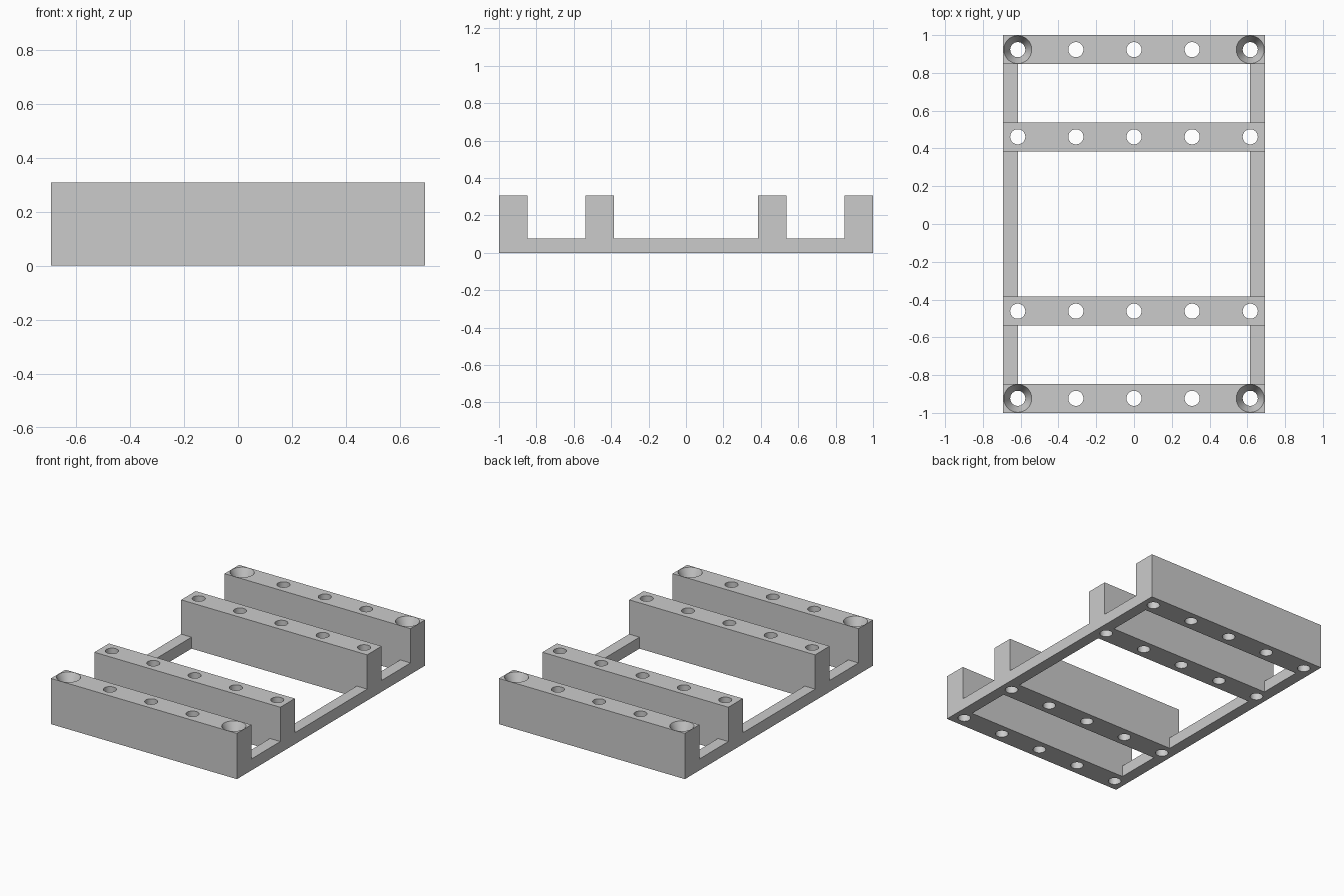
import bpy, bmesh, math
from mathutils import Matrix

cube = bpy.data.objects.get("Cube")
if cube:
    bpy.data.objects.remove(cube, do_unlink=True)

U = 1 / 13                      # design module: the frame is 18 x 26 x 4 modules
HALF_W, HEIGHT, RAIL = 9 * U, 4 * U, U
HOLE_R, SINK_R, SINK_DEPTH = 0.04, 0.074, 0.075
SEGMENTS = 40

grey = bpy.data.materials.new("plain_grey")
grey.use_nodes = True
colour = (0.6, 0.6, 0.6, 1)
grey.diffuse_color = colour
grey.node_tree.nodes["Principled BSDF"].inputs["Base Color"].default_value = colour


def add_object(name, bm):
    bmesh.ops.recalc_face_normals(bm, faces=bm.faces)
    mesh = bpy.data.meshes.new(name)
    bm.to_mesh(mesh)
    bm.free()
    mesh.materials.append(grey)
    obj = bpy.data.objects.new(name, mesh)
    bpy.context.collection.objects.link(obj)
    return obj


def box(name, x0, x1, y0, y1, height):
    bm = bmesh.new()
    centre = Matrix.Translation(((x0 + x1) / 2, (y0 + y1) / 2, height / 2))
    size = Matrix.Diagonal((x1 - x0, y1 - y0, height, 1))
    bmesh.ops.create_cube(bm, size=1, matrix=centre @ size)
    return add_object(name, bm)


def add_turned_solid(bm, x, y, profile):
    """Closed round solid from (radius, z) pairs."""
    rings = []
    for r, z in profile:
        angles = [math.tau * i / SEGMENTS for i in range(SEGMENTS)]
        rings.append([bm.verts.new((x + r * math.cos(a), y + r * math.sin(a), z))
                      for a in angles])
    for low, high in zip(rings, rings[1:]):
        for i in range(SEGMENTS):
            j = (i + 1) % SEGMENTS
            bm.faces.new((low[i], low[j], high[j], high[i]))
    bm.faces.new(rings[0][::-1])
    bm.faces.new(rings[-1])


def drill(bar, y, countersunk):
    """Five through holes, with conical sinks at both ends of an outer bar."""
    bm = bmesh.new()
    for step in range(-2, 3):
        profile = [(HOLE_R, -U), (HOLE_R, HEIGHT + U)]
        if countersunk and abs(step) == 2:
            profile = [(HOLE_R, -U), (HOLE_R, HEIGHT - SINK_DEPTH),
                       (SINK_R, HEIGHT), (SINK_R, HEIGHT + U)]
        add_turned_solid(bm, step * 4 * U, y, profile)
    cutter = add_object("hole_cutter", bm)
    cutter.hide_render = True
    mod = bar.modifiers.new("holes", 'BOOLEAN')
    mod.operation = 'DIFFERENCE'
    mod.solver = 'EXACT'
    mod.object = cutter
    bpy.ops.object.select_all(action='DESELECT')
    bpy.context.view_layer.objects.active = bar
    bar.select_set(True)
    bpy.ops.object.modifier_apply(modifier=mod.name)
    bpy.data.objects.remove(cutter, do_unlink=True)
    bpy.ops.object.shade_smooth_by_angle(angle=math.radians(18))


# Cross bars: a tall outer and inner pair at each end
for end, sign in (("front", -1), ("back", 1)):
    for kind, middle in (("outer", 12 * U), ("inner", 6 * U)):
        y = sign * middle
        bar = box(f"{end}_{kind}_bar", -HALF_W, HALF_W, y - U, y + U, HEIGHT)
        drill(bar, y, kind == "outer")

# Low side rails filling the gaps between the bars
gaps = (("front", -11 * U, -7 * U), ("middle", -5 * U, 5 * U), ("back", 7 * U, 11 * U))
for side, sign in (("left", 1), ("right", -1)):
    inner, outer = sorted((sign * 8 * U, sign * HALF_W))
    for place, y0, y1 in gaps:
        box(f"{side}_{place}_rail", inner, outer, y0, y1, RAIL)
